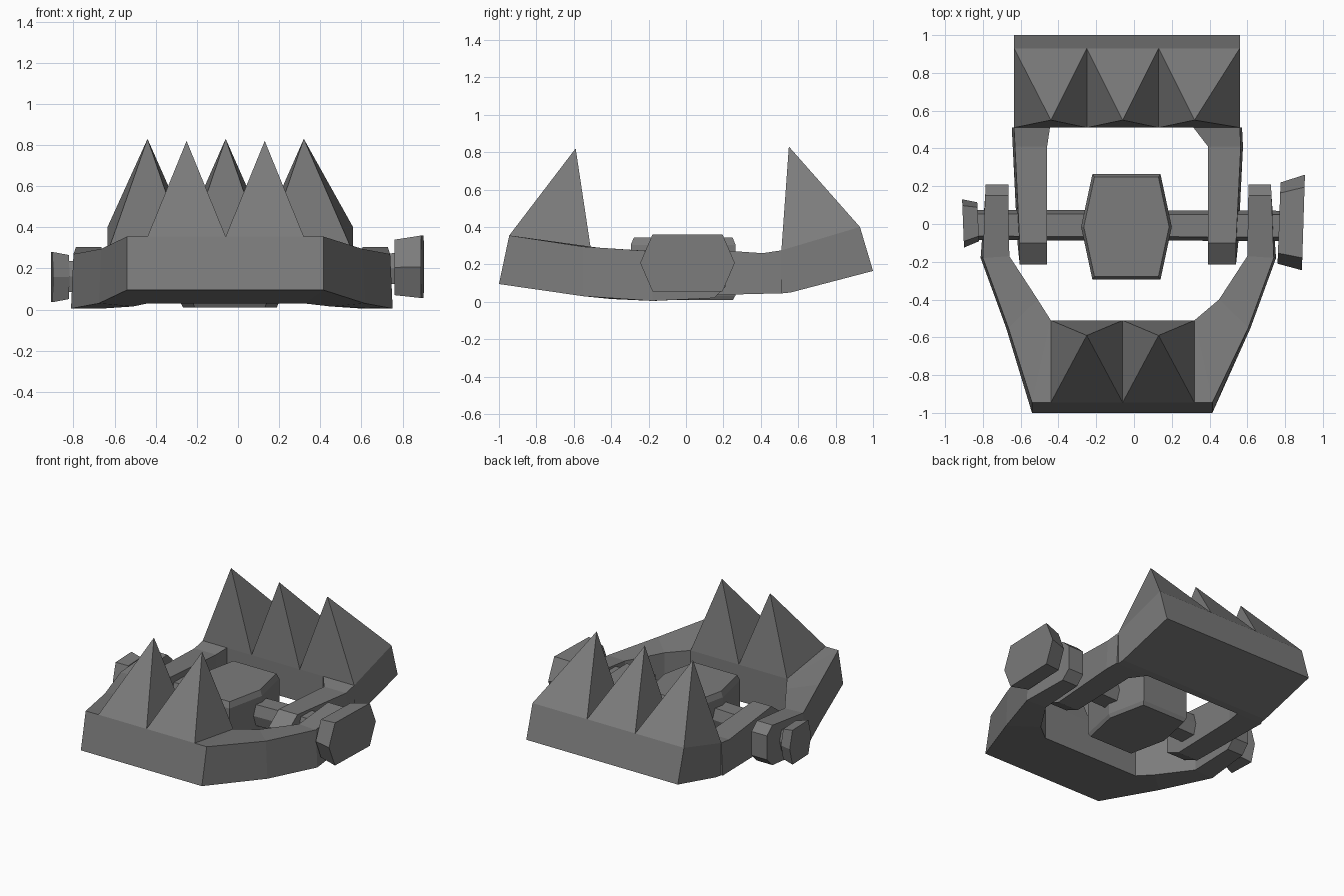
import bpy, bmesh
from mathutils import Vector

cube = bpy.data.objects.get("Cube")
if cube:
    bpy.data.objects.remove(cube, do_unlink=True)

iron = bpy.data.materials.new("dull_iron_grey")
iron.use_nodes = True
GREY = (0.2, 0.2, 0.2, 1)
iron.diffuse_color = GREY
bsdf = iron.node_tree.nodes["Principled BSDF"]
bsdf.inputs["Base Color"].default_value = GREY
bsdf.inputs["Roughness"].default_value = 0.8


def finish(name, bm):
    bmesh.ops.recalc_face_normals(bm, faces=bm.faces)
    mesh = bpy.data.meshes.new(name)
    bm.to_mesh(mesh)
    bm.free()
    mesh.materials.append(iron)
    obj = bpy.data.objects.new(name, mesh)
    bpy.context.collection.objects.link(obj)


def loft(name, rings):
    """Skin matching closed rings and cap both ends."""
    bm = bmesh.new()
    loops = [[bm.verts.new(p) for p in ring] for ring in rings]
    n = len(loops[0])
    for a, b in zip(loops, loops[1:]):
        for i in range(n):
            j = (i + 1) % n
            bm.faces.new((a[i], a[j], b[j], b[i]))
    bm.faces.new(loops[0][::-1])
    bm.faces.new(loops[-1])
    finish(name, bm)


def section(outer, inner, y_out, y_in, top, bottom, top_in=None, bottom_in=None, flare=0.012):
    """Four-cornered arm section whose lower outer edge flares slightly."""
    ti = top if top_in is None else top_in
    bi = bottom if bottom_in is None else bottom_in
    f = flare if outer > inner else -flare
    return [(outer, y_out, top), (inner, y_in, ti),
            (inner, y_in, bi), (outer + f, y_out, bottom)]


def teeth(name, edges, tips, back, front, tip_y, tip_z):
    """Row of pyramids; back and front are (y, z) of the base edges."""
    bm = bmesh.new()
    for x0, x1, tip in zip(edges, edges[1:], tips):
        base = [bm.verts.new(p) for p in ((x0, *back), (x1, *back), (x1, *front), (x0, *front))]
        apex = bm.verts.new((tip, tip_y, tip_z))
        for i in range(4):
            bm.faces.new((base[i], base[(i + 1) % 4], apex))
    finish(name, bm)


def hexagon(x, y, z, ry, rz, flat=0.74, skew=0.0):
    """Hexagon around the x direction with flat top and bottom."""
    pts = ((1, 0), (flat, 1), (-flat, 1), (-1, 0), (-flat, -1), (flat, -1))
    return [(x - skew * a, y + ry * a, z + rz * b) for a, b in pts]


# Front jaw: one swept U from the right arm tip to the left arm tip
def front_arm(mid, side):
    def x(d):
        return mid + side * d
    return [
        section(x(0.755), x(0.635), 0.21, 0.21, 0.25, 0.08, flare=0),
        section(x(0.758), x(0.635), 0.15, 0.15, 0.305, 0.02, flare=0),
        section(x(0.77), x(0.63), -0.18, -0.17, 0.27, 0.005),
        section(x(0.635), x(0.48), -0.55, -0.40, 0.295, 0.03, 0.28, 0.015),
    ]


def front_corner(outer, inner):
    return [(outer, -0.945, 0.355), (inner, -0.51, 0.29),
            (inner, -0.51, 0.03), (outer, -1.0, 0.095)]


loft("front_jaw", front_arm(-0.03, -1) + [front_corner(-0.54, -0.44), front_corner(0.415, 0.32)]
     + front_arm(-0.03, 1)[::-1])
teeth("front_teeth", (-0.44, -0.06, 0.32), (-0.25, 0.13),
      (-0.945, 0.355), (-0.51, 0.29), -0.59, 0.82)

# Rear jaw: cross block, two arms and three teeth
loft("rear_jaw_block", [[(x, 0.93, 0.4), (x, 0.51, 0.275), (x, 0.51, 0.045),
                         (x, 0.56, 0.05), (x, 1.0, 0.165)] for x in (-0.635, 0.56)])
for name, root, elbow, tip, inner_root, inner in (
        ("rear_jaw_arm_right", -0.635, -0.63, -0.605, -0.445, -0.46),
        ("rear_jaw_arm_left", 0.56, 0.565, 0.54, 0.315, 0.392)):
    loft(name, [section(root, inner_root, 0.51, 0.51, 0.275, 0.045),
                section(elbow, inner, 0.41, 0.41, 0.26, 0.043),
                section(tip, inner, -0.10, -0.10, 0.295, 0.03),
                section(tip, inner, -0.215, -0.215, 0.21, 0.08, flare=0)])
teeth("rear_teeth", (-0.635, -0.25, 0.13, 0.56), (-0.44, -0.06, 0.32),
      (0.93, 0.4), (0.51, 0.275), 0.55, 0.83)

# Axle through both jaws, tilted a little
loft("axle", [hexagon(-0.85, -0.005, 0.16, 0.08, 0.075),
              hexagon(0.80, -0.01, 0.20, 0.08, 0.075)])

# End nuts
loft("small_nut", [hexagon(-0.905, 0.003, 0.158, 0.128, 0.122, skew=0.005),
                   hexagon(-0.825, 0.012, 0.158, 0.103, 0.107, skew=0.005)])
loft("large_nut", [hexagon(0.768, 0.005, 0.205, 0.215, 0.135, skew=-0.008),
                   hexagon(0.897, 0.008, 0.208, 0.253, 0.152, skew=-0.008)])


# Trigger pan: six-sided block in plan with eased top and bottom rims
def pan_ring(z, scale):
    pts = ((0.24, 0), (0.18, 0.28), (-0.18, 0.28), (-0.24, 0), (-0.18, -0.28), (0.18, -0.28))
    return [Vector((-0.04 + a * scale, -0.015 + b * scale, z)) for a, b in pts]


loft("trigger_pan", [pan_ring(0.01, 0.95), pan_ring(0.035, 1.0),
                     pan_ring(0.305, 1.0), pan_ring(0.345, 0.94)])
